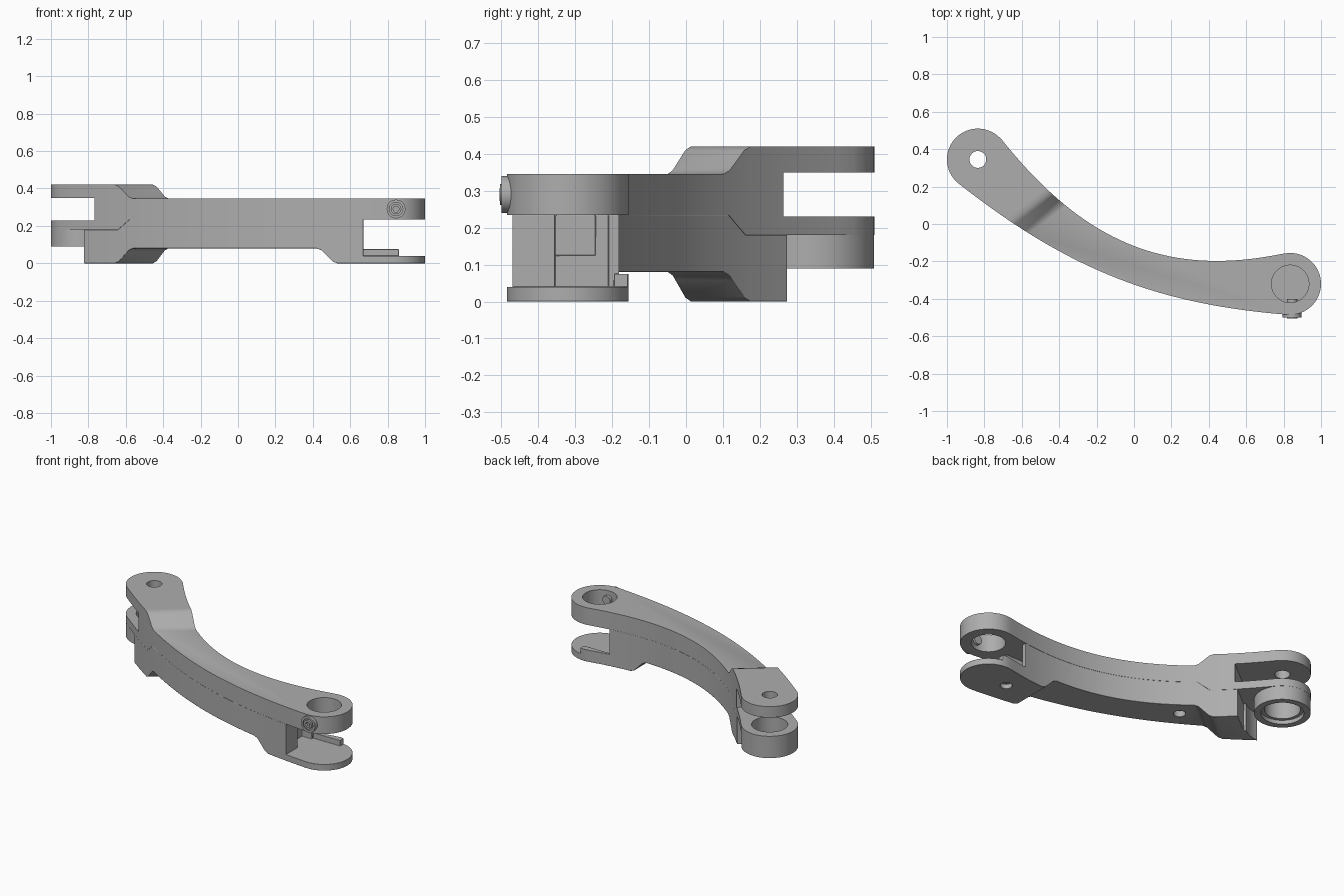
import bpy, bmesh, math
from mathutils import Vector, geometry

if "Cube" in bpy.data.objects:
    bpy.data.objects.remove(bpy.data.objects["Cube"])

grey = bpy.data.materials.new("satin grey")
grey.use_nodes = True
tone = (0.42, 0.42, 0.42, 1)
grey.diffuse_color = tone
grey.node_tree.nodes["Principled BSDF"].inputs["Base Color"].default_value = tone

FORK = Vector((-0.835, 0.345))     # pivot on the left end
BOSS = Vector((0.835, -0.32))      # pivot on the right end
R = 0.165
ALONG = Vector((-0.62, 0.78, 0)).normalized()    # direction of the fork end
ACROSS = Vector((0.78, 0.62, 0)).normalized()
X, Y, Z = Vector((1, 0, 0)), Vector((0, 1, 0)), Vector((0, 0, 1))


def prism(name, pts, u, v, w, lo, hi):
    """Extrude a 2D polygon given in axes u, v from lo to hi along w."""
    bm = bmesh.new()
    face = bm.faces.new([bm.verts.new(u * a + v * b + w * lo) for a, b in pts])
    new = bmesh.ops.extrude_face_region(bm, geom=[face])["geom"]
    verts = [g for g in new if isinstance(g, bmesh.types.BMVert)]
    bmesh.ops.translate(bm, verts=verts, vec=w * (hi - lo))
    bmesh.ops.recalc_face_normals(bm, faces=bm.faces)
    mesh = bpy.data.meshes.new(name)
    bm.to_mesh(mesh)
    bm.free()
    mesh.materials.append(grey)
    ob = bpy.data.objects.new(name, mesh)
    bpy.context.collection.objects.link(ob)
    return ob


def ring(c, r, n=64, start=0.0, sweep=math.tau):
    return [(c[0] + r * math.cos(start + sweep * i / n),
             c[1] + r * math.sin(start + sweep * i / n)) for i in range(n)]


def disc(name, c, r, lo, hi, n=64):
    return prism(name, ring(c, r, n), X, Y, Z, lo, hi)


def box(x0, x1, y0, y1, z0, z1):
    return prism("cutter", [(x0, y0), (x1, y0), (x1, y1), (x0, y1)], X, Y, Z, z0, z1)


def span(d0, d1, e0, e1, z0, z1):
    """Box aligned with the fork end."""
    return prism("cutter", [(d0, e0), (d1, e0), (d1, e1), (d0, e1)],
                 ALONG, ACROSS, Z, z0, z1)


def combine(ob, other, op="DIFFERENCE"):
    mod = ob.modifiers.new("join", "BOOLEAN")
    mod.operation, mod.object, mod.solver = op, other, "EXACT"
    bpy.context.view_layer.objects.active = ob
    bpy.ops.object.modifier_apply(modifier=mod.name)
    bpy.data.objects.remove(other)
    return ob


def finish(ob, width):
    if width:
        mod = ob.modifiers.new("soft edges", "BEVEL")
        mod.width, mod.segments = width, 2
        mod.limit_method, mod.angle_limit = "ANGLE", math.radians(32)
        mod.harden_normals = False
    bpy.ops.object.select_all(action="DESELECT")
    ob.select_set(True)
    bpy.context.view_layer.objects.active = ob
    bpy.ops.object.shade_smooth_by_angle(angle=math.radians(35))


def curve(p0, t0, p1, t1, n):
    p0, p1 = Vector(p0), Vector(p1)
    pts = geometry.interpolate_bezier(p0, p0 + Vector(t0), p1 - Vector(t1), p1, n)
    return [(p.x, p.y) for p in pts]


def arc(c, a, b, n=32):
    """Counter-clockwise arc around c between points a and b, ends left out."""
    s = math.atan2(a[1] - c.y, a[0] - c.x)
    e = math.atan2(b[1] - c.y, b[0] - c.x)
    return ring(c, R, n, s, (e - s) % math.tau)[1:]


# Plan outline: front sweep, boss end, rear sweep, fork end
front = curve((-0.945, 0.222), (0.59, -0.465), (0.82, -0.485), (0.7, -0.056), 40)
rear = curve((-0.71, 0.455), (0.445, -0.56), (0.79, -0.16), (0.61, 0.124), 40)[::-1]
outline = front + arc(BOSS, front[-1], rear[0]) + rear + arc(FORK, rear[-1], front[0])

# Upper half: swept bar that steps up into the fork
upper = prism("upper_arm", outline, X, Y, Z, -0.1, 0.6)
side = [(-1.5, 0.235), (0.33, 0.235), (0.40, 0.18), (1.5, 0.18),
        (1.5, 0.42), (0.42, 0.42), (0.395, 0.41), (0.335, 0.355), (0.31, 0.345), (-1.5, 0.345)]
combine(upper, prism("cutter", side, ALONG, Z, ACROSS, -2, 2), "INTERSECT")
combine(upper, disc("cutter", FORK, R - 0.0005, 0.09, 0.21), "UNION")
combine(upper, span(0.545, 1.5, -1, 1, 0.23, 0.35))
combine(upper, disc("cutter", FORK, 0.045, 0.3, 0.6, 32))
combine(upper, disc("cutter", FORK, 0.105, 0, 0.3))
combine(upper, disc("cutter", FORK, 0.125, 0, 0.115))
combine(upper, disc("cutter", BOSS, 0.1, 0, 0.6))
finish(upper, 0.006)

# Lower half: raised belly between two deeper ends
lower = prism("lower_arm", outline, X, Y, Z, 0, 0.235)
ramp = [(-1.5, -0.2), (0.42, -0.2), (0.42, 0.0), (0.395, 0.01), (0.335, 0.07),
        (0.31, 0.08), (-1.5, 0.08)]
belly = prism("cutter", ramp, ALONG, Z, ACROSS, -2, 2)
ramp = [(a + 0.11, b) for a, b in ramp]
combine(belly, prism("cutter", ramp, X, Z, Y, -2, 2), "INTERSECT")
combine(lower, belly)
seam = [(0.33, 0.235), (0.40, 0.18), (1.5, 0.18), (1.5, 0.5), (0.33, 0.5)]
combine(lower, prism("cutter", seam, ALONG, Z, ACROSS, -2, 2))

# Clearance under the fork pivot, leaving an ear at the front
pivot_across = FORK.x * ACROSS.x + FORK.y * ACROSS.y
combine(lower, span(0.63, 1.5, -1.5, 1, -0.1, 0.5))
combine(lower, span(0.56, 1.5, pivot_across, 1, -0.1, 0.5))
combine(lower, disc("cutter", FORK, 0.215, -0.1, 0.5))

# Open slot above the end plate, with a low rim on the rear edge
combine(lower, box(0.67, 1.2, -0.7, 0.1, 0.075, 0.5))
combine(lower, box(0.67, 1.2, -0.7, -0.195, 0.04, 0.5))
combine(lower, box(0.86, 1.2, -0.7, 0.1, 0.04, 0.5))

# Stepped pocket in the end wall
combine(lower, box(0.60, 0.72, -0.355, -0.21, 0.04, 0.4))
combine(lower, box(0.50, 0.62, -0.355, -0.245, 0.125, 0.4))

# Screw holes on the underside
for spot in ((0.70, -0.32), (-0.37, -0.03)):
    combine(lower, disc("cutter", spot, 0.035, -0.1, 0.12 if spot[0] < 0 else 0.03, 32))
finish(lower, 0.008)

# Clamp screw through the front of the boss, with a hexagonal socket
centre = (0.845, 0.29)
screw = prism("clamp_screw", ring(centre, 0.05, 40), X, Z, Y, -0.5, -0.46)
combine(screw, prism("cutter", ring(centre, 0.036, 40), X, Z, Y, -0.6, -0.49))
combine(screw, prism("cutter", ring(centre, 0.02, 6), X, Z, Y, -0.505, -0.47), "UNION")
combine(screw, prism("cutter", ring(centre, 0.028, 32), X, Z, Y, -0.504, -0.40), "UNION")
combine(screw, prism("cutter", ring(centre, 0.017, 6), X, Z, Y, -0.6, -0.475))
finish(screw, 0)
